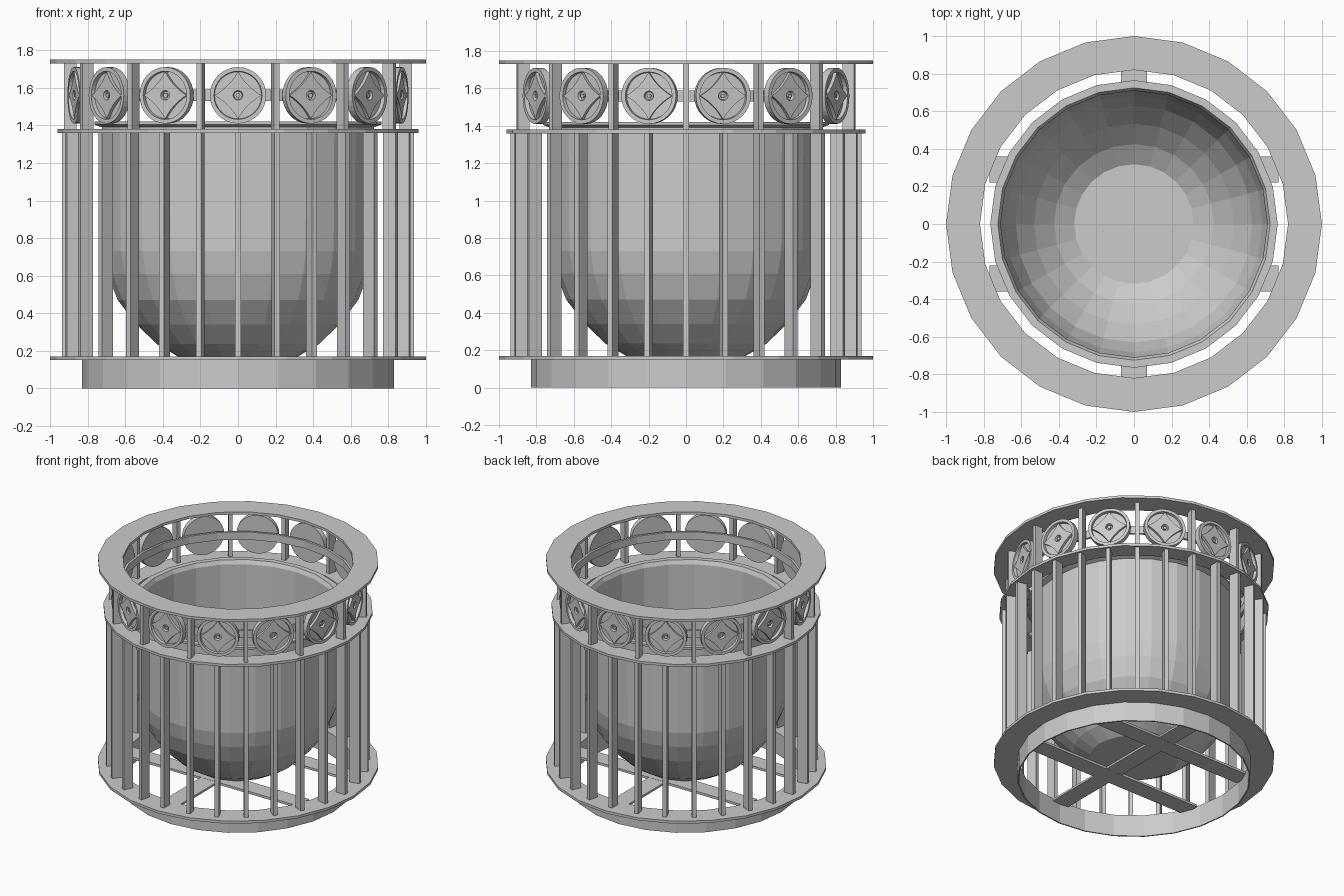
import bpy, bmesh
from math import sin, cos, pi, tau
from mathutils import Matrix, Vector

cube = bpy.data.objects.get("Cube")
if cube:
    bpy.data.objects.remove(cube)

metal = bpy.data.materials.new("grey metal")
metal.use_nodes = True
GREY = (0.6, 0.6, 0.6, 1)
metal.diffuse_color = GREY
metal.node_tree.nodes["Principled BSDF"].inputs["Base Color"].default_value = GREY

SIDES = 24      # facets of every hoop and of the bowl
BAYS = 14       # medallions round the frieze


def finish(name, bm, matrix=None):
    bmesh.ops.recalc_face_normals(bm, faces=bm.faces)
    mesh = bpy.data.meshes.new(name)
    bm.to_mesh(mesh)
    bm.free()
    mesh.materials.append(metal)
    obj = bpy.data.objects.new(name, mesh)
    bpy.context.collection.objects.link(obj)
    if matrix:
        obj.matrix_world = matrix
    return obj


def lathe(bm, profile, sides, closed):
    """Revolve (radius, height) points round z; open profiles get end caps."""
    rings = [[bm.verts.new((r * cos(tau * i / sides), r * sin(tau * i / sides), z))
              for i in range(sides)] for r, z in profile]
    pairs = list(zip(rings, rings[1:]))
    if closed:
        pairs.append((rings[-1], rings[0]))
    for a, b in pairs:
        for i in range(sides):
            j = (i + 1) % sides
            bm.faces.new((a[i], a[j], b[j], b[i]))
    if not closed:
        bm.faces.new(rings[0])
        bm.faces.new(rings[-1])


def hoop(name, inner, outer, low, high):
    bm = bmesh.new()
    lathe(bm, [(inner, low), (outer, low), (outer, high), (inner, high)], SIDES, True)
    return finish(name, bm)


def box(name, size, matrix):
    bm = bmesh.new()
    bmesh.ops.create_cube(bm, size=1, matrix=Matrix.Diagonal((*size, 1)))
    return finish(name, bm, matrix)


def around(angle, radius, z):
    """Place at an angle from the front, local -y pointing outward."""
    return Matrix.Rotation(angle, 4, 'Z') @ Matrix.Translation((0, -radius, z))


# Flat rings, foot and frieze hoop
hoop("foot_hoop", 0.82, 0.83, 0, 0.15)
hoop("bottom_ring", 0.82, 1, 0.15, 0.17)
hoop("middle_ring", 0.82, 0.96, 1.36, 1.38)
hoop("top_ring", 0.82, 1, 1.73, 1.75)
hoop("frieze_hoop", 0.825, 0.843, 1.53, 1.59)

# Crossed bars under the bowl
for side in (-1, 1):
    box("floor_bar", (1.54, 0.14, 0.018), Matrix.Translation((0, side * 0.29, 0.16)))
box("floor_cross_bar", (0.14, 1.64, 0.016), Matrix.Translation((0, 0, 0.16)))

# Bowl: outer wall up to the flared rim, then back down the inside
outside = [(0.32, 0.17), (0.43, 0.235), (0.54, 0.34), (0.64, 0.47),
           (0.695, 0.61), (0.72, 0.73), (0.725, 1.39), (0.765, 1.405), (0.765, 1.42)]
inside = [(0.725, 1.42), (0.71, 1.39), (0.708, 0.73), (0.683, 0.615),
          (0.63, 0.48), (0.533, 0.352), (0.425, 0.247), (0.318, 0.182)]
bm = bmesh.new()
lathe(bm, outside + inside, SIDES, False)
finish("bowl", bm)

# Cage posts and frieze posts
for i in range(BAYS * 2):
    angle = pi * i / BAYS
    box("cage_post", (0.03, 0.075, 1.19), around(angle, 0.9, 0.765))
    if i % 2:
        box("frieze_post", (0.03, 0.065, 0.35), around(angle, 0.893, 1.555))


# Medallion: dish with raised rim, concave four-pointed star and hub
def medallion_mesh():
    bm = bmesh.new()
    dish = [(0.15, 0), (0.15, 0.042), (0.128, 0.042), (0.125, 0.02)]
    lathe(bm, dish, 32, False)
    outline = []
    for q in range(4):
        tip = Vector((cos(q * pi / 2), sin(q * pi / 2), 0)) * 0.126
        after = Vector((-tip.y, tip.x, 0))
        waist = (tip + after) * 0.36
        for s in range(6):
            t = s / 6
            outline.append(tip * (1 - t) ** 2 + waist * 2 * t * (1 - t) + after * t ** 2)
    count = len(outline)
    low = [bm.verts.new((p.x, p.y, 0.02)) for p in outline]
    high = [bm.verts.new((p.x, p.y, 0.04)) for p in outline]
    hub = [bm.verts.new((0.026 * cos(tau * i / count), 0.026 * sin(tau * i / count), 0.04))
           for i in range(count)]
    pit = [bm.verts.new((v.co.x * 0.8, v.co.y * 0.8, 0.022)) for v in hub]
    for a, b in ((low, high), (high, hub), (hub, pit)):
        for i in range(count):
            j = (i + 1) % count
            bm.faces.new((a[i], a[j], b[j], b[i]))
    bm.faces.new(pit)
    lathe(bm, [(0.013, 0.02), (0.013, 0.036)], 6, False)
    return bm


outward = Matrix.Rotation(pi / 2, 4, 'X')
first = finish("medallion", medallion_mesh(), around(0, 0.855, 1.56) @ outward)
for i in range(1, BAYS):
    copy = bpy.data.objects.new("medallion", first.data)
    bpy.context.collection.objects.link(copy)
    copy.matrix_world = around(tau * i / BAYS, 0.855, 1.56) @ outward
